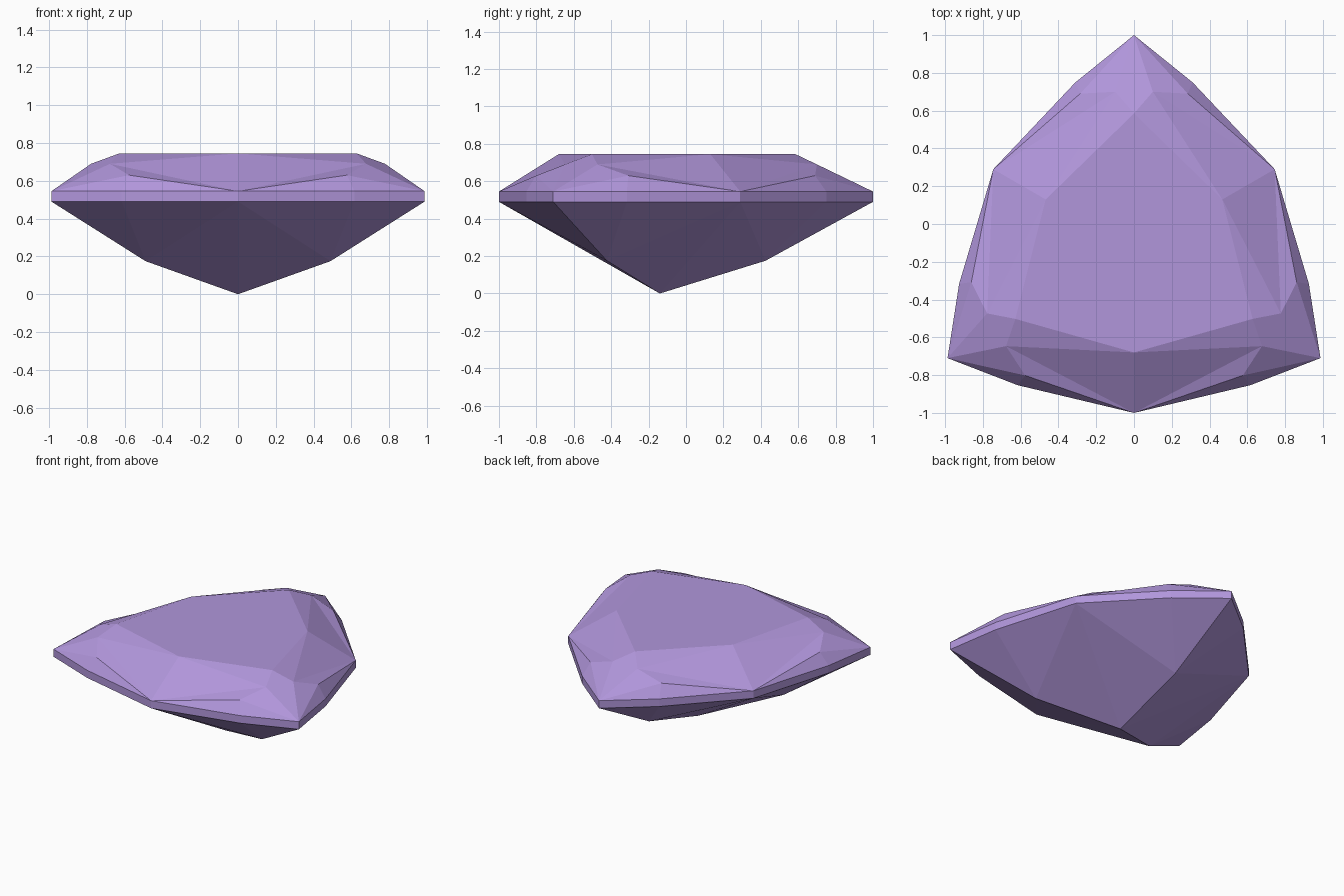
import bpy, bmesh, math
from mathutils import Matrix, Vector

if "Cube" in bpy.data.objects:
    bpy.data.objects.remove(bpy.data.objects["Cube"])

# Violet crystal material
violet = bpy.data.materials.new("violet crystal")
color = (0.44, 0.305, 0.71, 1)
violet.diffuse_color = color
violet.use_nodes = True
violet.node_tree.nodes["Principled BSDF"].inputs["Base Color"].default_value = color

# Heights of the cut
GIRDLE_LOW, GIRDLE_TOP, TABLE = 0.49, 0.545, 0.745

# Main point and table middle lie sixty degrees from the corner
side = Vector((math.sin(math.pi / 3), math.cos(math.pi / 3)))
main_xy, table_mid_xy = side * 0.86, side * 0.54

# Key points of one sixth of the gem, around the culet axis
points = {
    "corner": (0, 1.14, GIRDLE_TOP),
    "between": (0.31, 0.89, GIRDLE_TOP),
    "main": (*main_xy, GIRDLE_TOP),
    "corner_low": (0, 1.14, GIRDLE_LOW),
    "between_low": (0.31, 0.89, GIRDLE_LOW),
    "main_low": (*main_xy, GIRDLE_LOW),
    "star": (0.285, 0.83, 0.63),
    "shoulder": (0.1, 0.84, 0.69),
    "table_corner": (0, 0.725, TABLE),
    "table_mid": (*table_mid_xy, TABLE),
    "table_centre": (0, 0, TABLE),
    "keel": (0, 0.565, 0.175),
    "culet": (0, 0, 0),
}

facets = [
    # table and crown
    "table_centre table_mid table_corner",
    "table_corner table_mid shoulder",
    "table_corner shoulder corner",
    "corner shoulder star",
    "corner star between",
    "between star main",
    "star shoulder main",
    "shoulder table_mid main",
    # girdle band
    "corner between between_low corner_low",
    "between main main_low between_low",
    # pavilion
    "corner_low between_low keel",
    "between_low main_low keel",
    "main_low culet keel",
]

# Mirror each sixth and turn it three times around the axis
bm = bmesh.new()
for turn in range(3):
    rotation = Matrix.Rotation(turn * math.tau / 3, 4, "Z")
    for flip in (1, -1):
        place = rotation @ Matrix.Diagonal((flip, 1, 1, 1))
        for facet in facets:
            verts = [bm.verts.new(place @ Vector(points[name])) for name in facet.split()]
            bm.faces.new(verts)

# Weld, merge coplanar facets and centre the outline
bmesh.ops.remove_doubles(bm, verts=bm.verts, dist=0.001)
bmesh.ops.recalc_face_normals(bm, faces=bm.faces)
bmesh.ops.dissolve_limit(bm, angle_limit=math.radians(0.5), verts=bm.verts, edges=bm.edges)
bmesh.ops.translate(bm, verts=bm.verts, vec=(0, -0.14, 0))

mesh = bpy.data.meshes.new("cut_gem")
bm.to_mesh(mesh)
bm.free()
mesh.materials.append(violet)
gem = bpy.data.objects.new("cut_gem", mesh)
bpy.context.collection.objects.link(gem)
